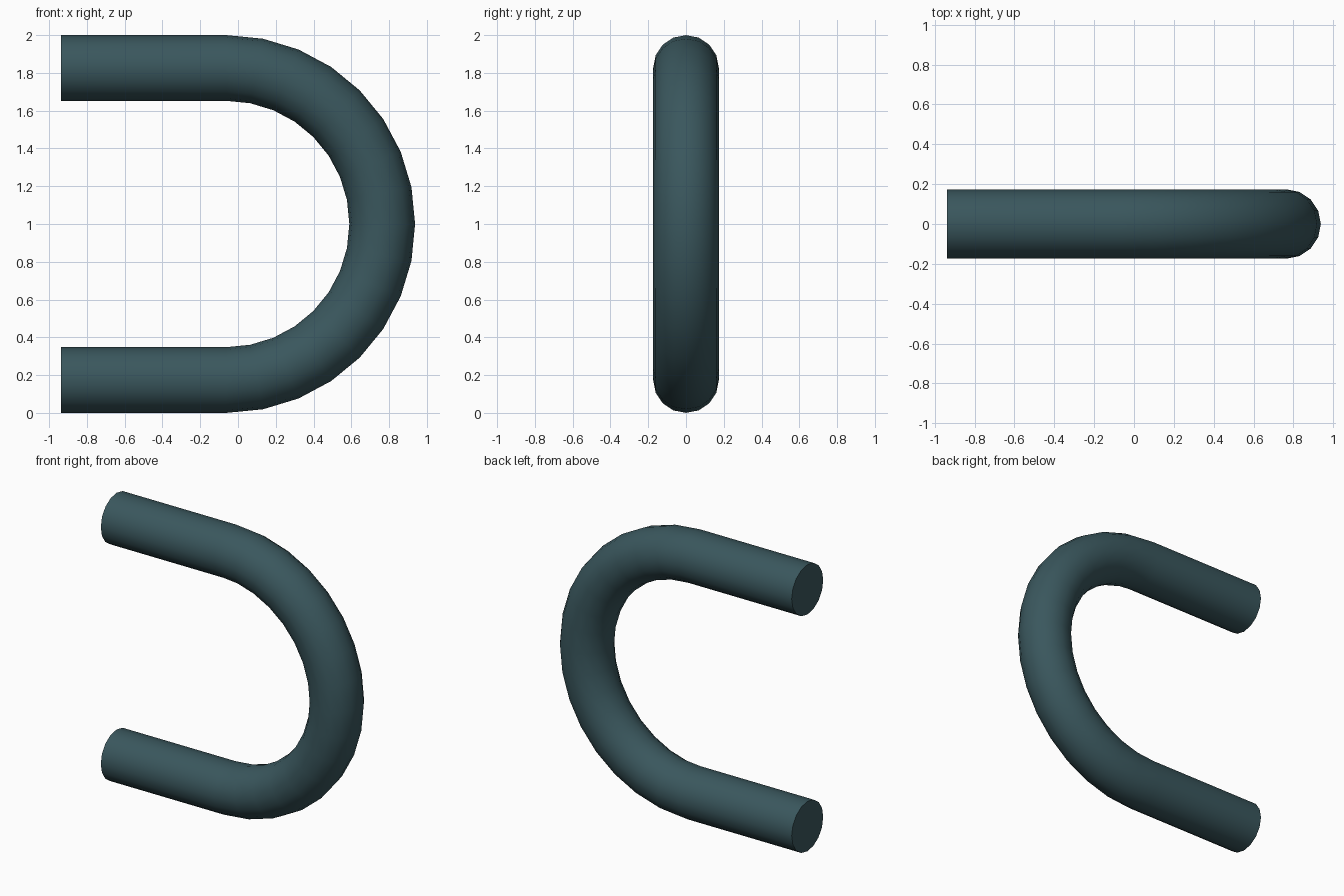
import bpy, bmesh
from math import pi, radians
from mathutils import Matrix, Vector

if "Cube" in bpy.data.objects:
    bpy.data.objects.remove(bpy.data.objects["Cube"])

TUBE_R = 0.174          # tube radius
BEND_R = 1 - TUBE_R     # centreline radius of the bend
BEND_X = -0.0625        # x of the bend centre
LEG = 0.875             # length of each straight leg

bm = bmesh.new()

# round profile at the top of the bend, facing along x
place = (Matrix.Translation((BEND_X, 0, 1 + BEND_R))
         @ Matrix.Rotation(pi / 2, 4, 'Y'))
bmesh.ops.create_circle(bm, segments=16, radius=TUBE_R, matrix=place)

# half-turn bend
bmesh.ops.spin(bm, geom=bm.verts[:] + bm.edges[:], cent=(BEND_X, 0, 1),
               axis=(0, 1, 0), angle=pi, steps=16, use_duplicate=False)

# straight legs from both open ends
ends = [e for e in bm.edges if e.is_boundary]
ext = bmesh.ops.extrude_edge_only(bm, edges=ends)["geom"]
bmesh.ops.translate(bm, vec=Vector((-LEG, 0, 0)),
                    verts=[g for g in ext if isinstance(g, bmesh.types.BMVert)])

# flat end caps
bmesh.ops.holes_fill(bm, edges=[e for e in bm.edges if e.is_boundary], sides=0)
bmesh.ops.recalc_face_normals(bm, faces=bm.faces[:])

mesh = bpy.data.meshes.new("bent_pipe")
bm.to_mesh(mesh)
bm.free()
pipe = bpy.data.objects.new("bent_pipe", mesh)
bpy.context.collection.objects.link(pipe)

# dark teal finish
mat = bpy.data.materials.new("dark_teal")
mat.diffuse_color = (0.042, 0.095, 0.11, 1)
mat.use_nodes = True
mat.node_tree.nodes["Principled BSDF"].inputs["Base Color"].default_value = mat.diffuse_color
mesh.materials.append(mat)

bpy.context.view_layer.objects.active = pipe
pipe.select_set(True)
bpy.ops.object.shade_smooth_by_angle(angle=radians(40))
